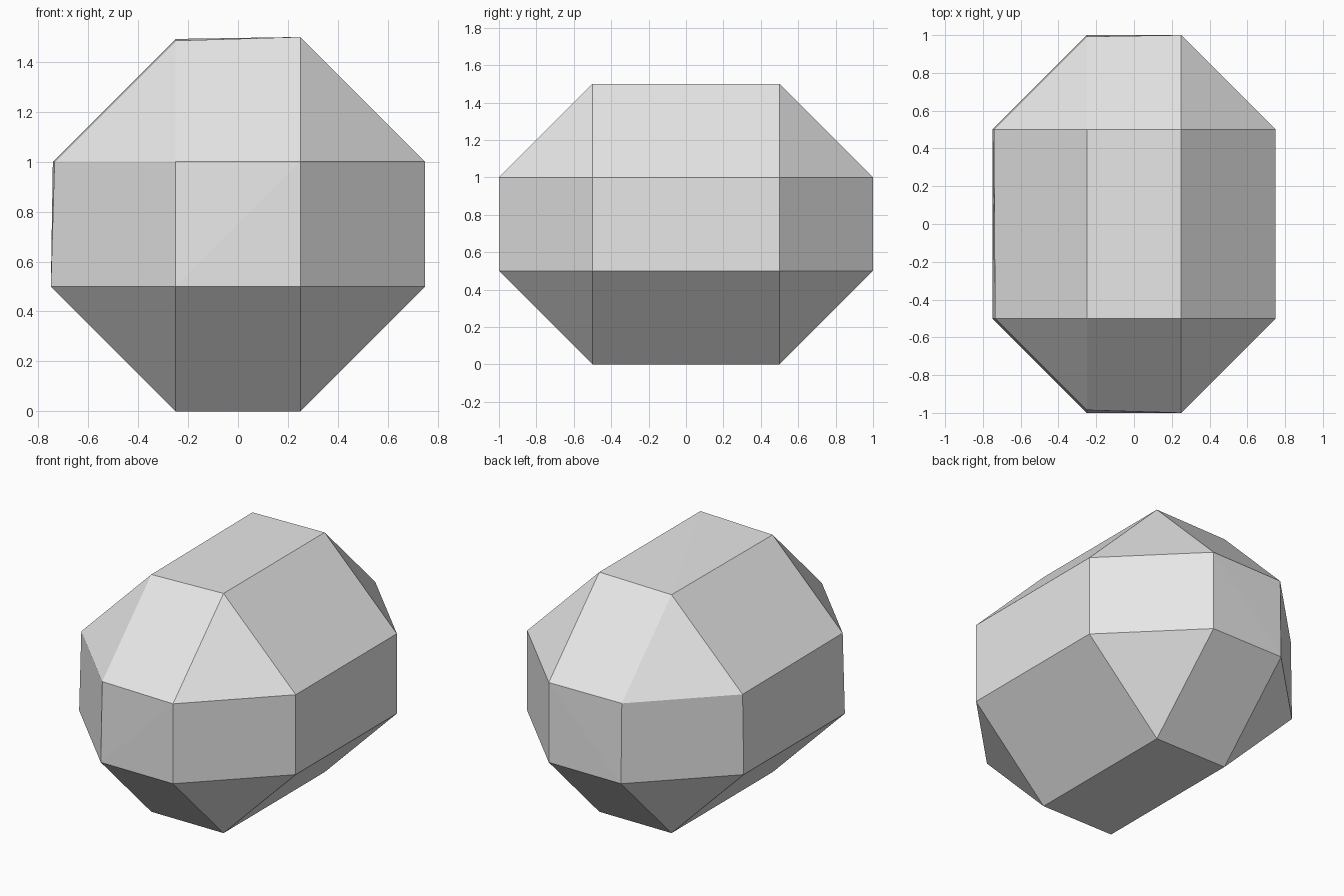
import bpy
import bmesh
from itertools import product
from mathutils import Vector

cube = bpy.data.objects.get("Cube")
if cube:
    bpy.data.objects.remove(cube, do_unlink=True)

CORE = Vector((0.25, 0.5, 0.25))   # half size of the flat panels
GROW = 0.5                         # distance each panel is pushed out

# Stone body: the box panels pushed outward and wrapped in a hull
bm = bmesh.new()
for signs in product((-1, 1), repeat=3):
    corner = Vector(c * s for c, s in zip(CORE, signs))
    for axis in range(3):
        point = corner.copy()
        reach = GROW
        # Slightly worn upper edge on the right side
        if signs[0] < 0 and signs[2] > 0:
            reach -= 0.015 if signs[1] < 0 else 0.008
        point[axis] += signs[axis] * reach
        point.z += CORE.z + GROW
        bm.verts.new(point)
bmesh.ops.convex_hull(bm, input=bm.verts[:])
bmesh.ops.recalc_face_normals(bm, faces=bm.faces[:])
bmesh.ops.dissolve_limit(bm, angle_limit=0.001, verts=bm.verts[:], edges=bm.edges[:])

mesh = bpy.data.meshes.new("stone_body")
bm.to_mesh(mesh)
bm.free()
stone = bpy.data.objects.new("stone_body", mesh)
bpy.context.collection.objects.link(stone)

# Plain grey surface
grey = bpy.data.materials.new("light_grey")
grey.use_nodes = True
colour = (0.8, 0.8, 0.8, 1)
grey.diffuse_color = colour
for node in grey.node_tree.nodes:
    if node.type == 'BSDF_PRINCIPLED':
        node.inputs["Base Color"].default_value = colour
mesh.materials.append(grey)
